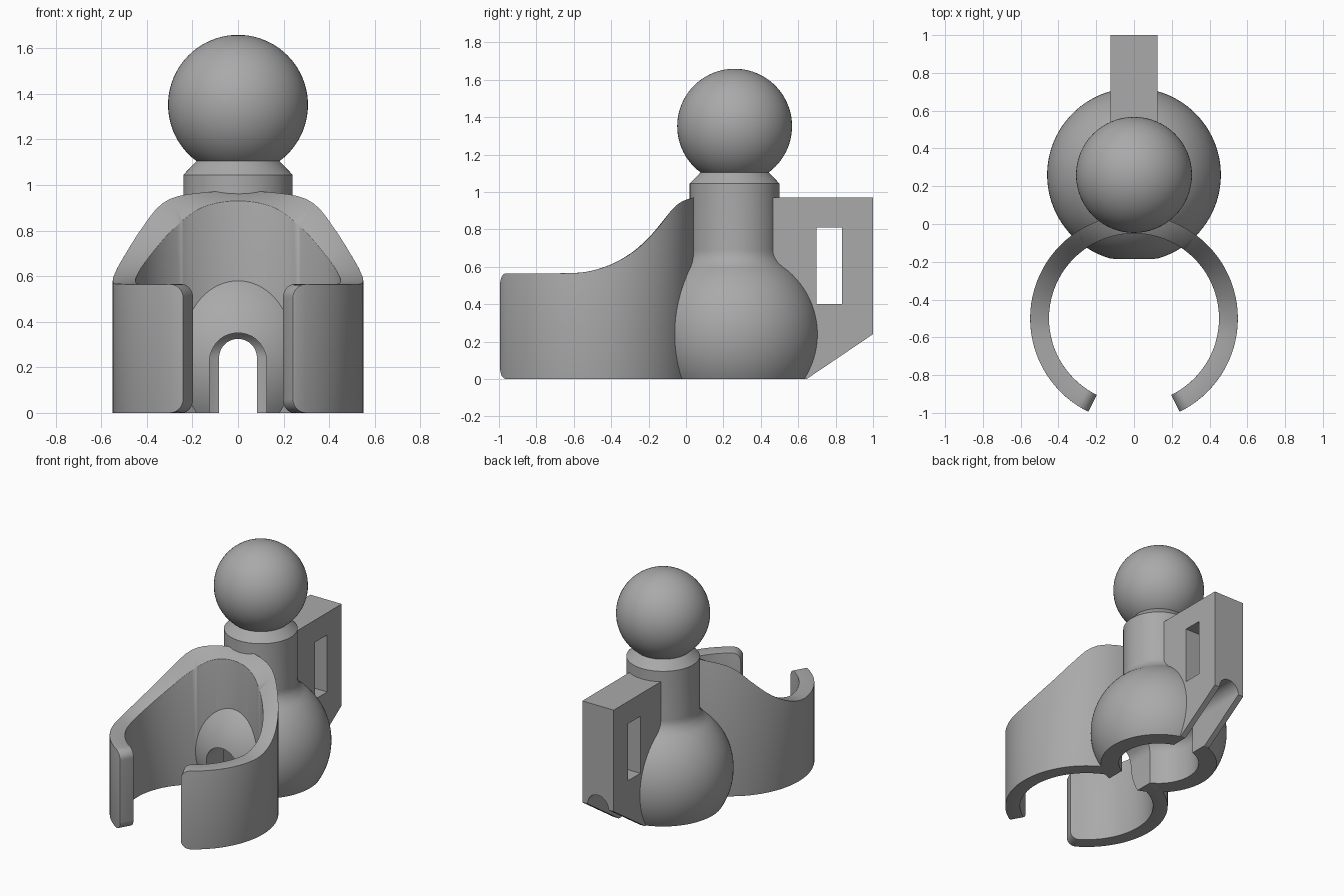
import bpy, bmesh, math
from mathutils import Vector

old = bpy.data.objects.get("Cube")
if old:
    bpy.data.objects.remove(old, do_unlink=True)

grey = bpy.data.materials.new("plain grey")
grey.use_nodes = True
COLOUR = (0.4, 0.4, 0.4, 1)
grey.diffuse_color = COLOUR
grey.node_tree.nodes["Principled BSDF"].inputs["Base Color"].default_value = COLOUR

AXIS_Y = 0.26            # vertical axis shared by ball, neck and bulb
BULB_R, BULB_Z = 0.46, 0.24


def make(name, bm):
    bmesh.ops.recalc_face_normals(bm, faces=bm.faces[:])
    mesh = bpy.data.meshes.new(name)
    bm.to_mesh(mesh)
    bm.free()
    mesh.materials.append(grey)
    ob = bpy.data.objects.new(name, mesh)
    bpy.context.collection.objects.link(ob)
    return ob


def lathe(name, profile, steps=96):
    """Revolve (radius, z) points around the upright axis."""
    bm = bmesh.new()
    vs = [bm.verts.new((r, AXIS_Y, z)) for r, z in profile]
    es = [bm.edges.new(pair) for pair in zip(vs, vs[1:])]
    bmesh.ops.spin(bm, geom=vs + es, cent=(0, AXIS_Y, 0), axis=(0, 0, 1),
                   angle=math.tau, steps=steps, use_duplicate=False)
    bmesh.ops.remove_doubles(bm, verts=bm.verts[:], dist=1e-4)
    return make(name, bm)


def prism(name, points, push):
    """Extrude a closed outline along a vector."""
    bm = bmesh.new()
    face = bm.faces.new([bm.verts.new(p) for p in points])
    ext = bmesh.ops.extrude_face_region(bm, geom=[face])
    moved = [g for g in ext["geom"] if isinstance(g, bmesh.types.BMVert)]
    bmesh.ops.translate(bm, verts=moved, vec=Vector(push))
    return make(name, bm)


def arch(name, r, spring, y0, y1):
    """Round-topped tunnel along y, open below the floor."""
    arc = [(r * math.cos(math.pi * i / 24), y0, spring + r * math.sin(math.pi * i / 24))
           for i in range(25)]
    return prism(name, [(r, y0, -0.1)] + arc + [(-r, y0, -0.1)], (0, y1 - y0, 0))


def bake(ob):
    """Apply the modifiers of an object."""
    dg = bpy.context.evaluated_depsgraph_get()
    mesh = bpy.data.meshes.new_from_object(ob.evaluated_get(dg))
    ob.modifiers.clear()
    ob.data = mesh


def cut(ob, cutters):
    for c in cutters:
        m = ob.modifiers.new("cut", "BOOLEAN")
        m.operation, m.solver, m.object = "DIFFERENCE", "EXACT", c
    bake(ob)


def smooth(ob):
    bpy.ops.object.select_all(action="DESELECT")
    ob.select_set(True)
    bpy.context.view_layer.objects.active = ob
    bpy.ops.object.shade_smooth_by_angle(angle=math.radians(32))


# Bulb and neck in one revolved profile
bulb = []
for i in range(25):
    z = 0.58 * i / 24
    bulb.append((math.sqrt(BULB_R ** 2 - (z - BULB_Z) ** 2), z))
body = lathe("bulb_and_neck", [(0, 0)] + bulb + [
    (0.285, 0.6), (0.265, 0.62), (0.25, 0.645), (0.242, 0.665), (0.24, 0.69),
    (0.24, 1.045), (0.182, 1.105), (0, 1.105)])

# Ball on top
bm = bmesh.new()
bmesh.ops.create_uvsphere(bm, u_segments=64, v_segments=40, radius=0.307)
bmesh.ops.translate(bm, verts=bm.verts[:], vec=(0, AXIS_Y, 1.352))
ball = make("ball", bm)

# Back plate with sloped underside
side = [(0.3, 0), (0.645, 0), (1, 0.24), (1, 0.97), (0.3, 0.97)]
plate = prism("back_plate", [(-0.125, y, z) for y, z in side], (0.25, 0, 0))

# Open clamp band, low at the front and rising to the back
RISE = [(-1.1, 0.565), (-0.6, 0.567), (-0.5, 0.58), (-0.38, 0.622), (-0.25, 0.705),
        (-0.14, 0.82), (-0.08, 0.9), (-0.03, 0.945), (0.05, 0.975)]


def rise(y):
    """Smooth height of the band's top edge (cubic through the points)."""
    k = max(i for i in range(len(RISE) - 1) if RISE[i][0] <= y or i == 0)

    def slope(i):
        a, b = RISE[max(i - 1, 0)], RISE[min(i + 1, len(RISE) - 1)]
        return (b[1] - a[1]) / (b[0] - a[0])
    (ya, za), (yb, zb) = RISE[k], RISE[k + 1]
    h = yb - ya
    t = (y - ya) / h
    return (za * (1 + 2 * t) * (1 - t) ** 2 + zb * t * t * (3 - 2 * t)
            + h * t * (1 - t) * (slope(k) * (1 - t) - slope(k + 1) * t))


END = math.radians(154)
R_IN, R_OUT, CORNER = 0.45, 0.55, 0.06
ends = [CORNER * (1 - math.cos(math.pi / 2 * i / 8)) for i in range(9)]   # arc lengths
half = [END - s / 0.5 for s in ends]
inner_end = half[-1]
angles = [-a for a in half] + [inner_end * (i / 36 - 1) for i in range(1, 72)] + half[::-1]
bm = bmesh.new()
columns = []
for a in angles:
    s = min((END - abs(a)) * 0.5, CORNER)
    lift = CORNER - math.sqrt(max(0, CORNER ** 2 - (CORNER - s) ** 2))
    col = []
    for r, top in ((R_IN, 0), (R_OUT, 0), (R_OUT, 1), (R_IN, 1)):
        x, y = r * math.sin(a), -0.5 + r * math.cos(a)
        col.append(bm.verts.new((x, y, rise(y) - lift if top else lift)))
    columns.append(col)
for c, d in zip(columns, columns[1:]):
    for i in range(4):
        j = (i + 1) % 4
        bm.faces.new((c[i], c[j], d[j], d[i]))
bm.faces.new(columns[0])
bm.faces.new(columns[-1][::-1])
clamp = make("clamp_band", bm)
bev = clamp.modifiers.new("round", "BEVEL")
bev.width, bev.segments, bev.limit_method = 0.025, 4, "ANGLE"
bev.angle_limit = math.radians(50)
bake(clamp)

# Cutters: hollow inside the bulb, front arch, rear groove, plate window
CAV = 0.27
dome = [(CAV * math.cos(math.pi / 2 * i / 14), BULB_Z + 0.6 * CAV * math.sin(math.pi / 2 * i / 14))
        for i in range(14)]
cavity = lathe("cavity_cutter", [(0, -0.1), (CAV, -0.1)] + dome + [(0, BULB_Z + 0.6 * CAV)], 64)
front_arch = arch("front_arch_cutter", 0.125, 0.226, -0.4, 0.2)
groove = arch("groove_cutter", 0.083, 0.242, 0.2, 1.2)
window = prism("window_cutter", [(-0.3, y, z) for y, z in
               ((0.697, 0.4), (0.835, 0.4), (0.835, 0.81), (0.697, 0.81))], (0.6, 0, 0))
cutters = [cavity, front_arch, groove, window]

cut(body, [cavity, front_arch, groove])
cut(plate, [cavity, groove, window])
cut(clamp, [cavity, front_arch])
for c in cutters:
    bpy.data.objects.remove(c, do_unlink=True)
for ob in (body, ball, plate, clamp):
    smooth(ob)
